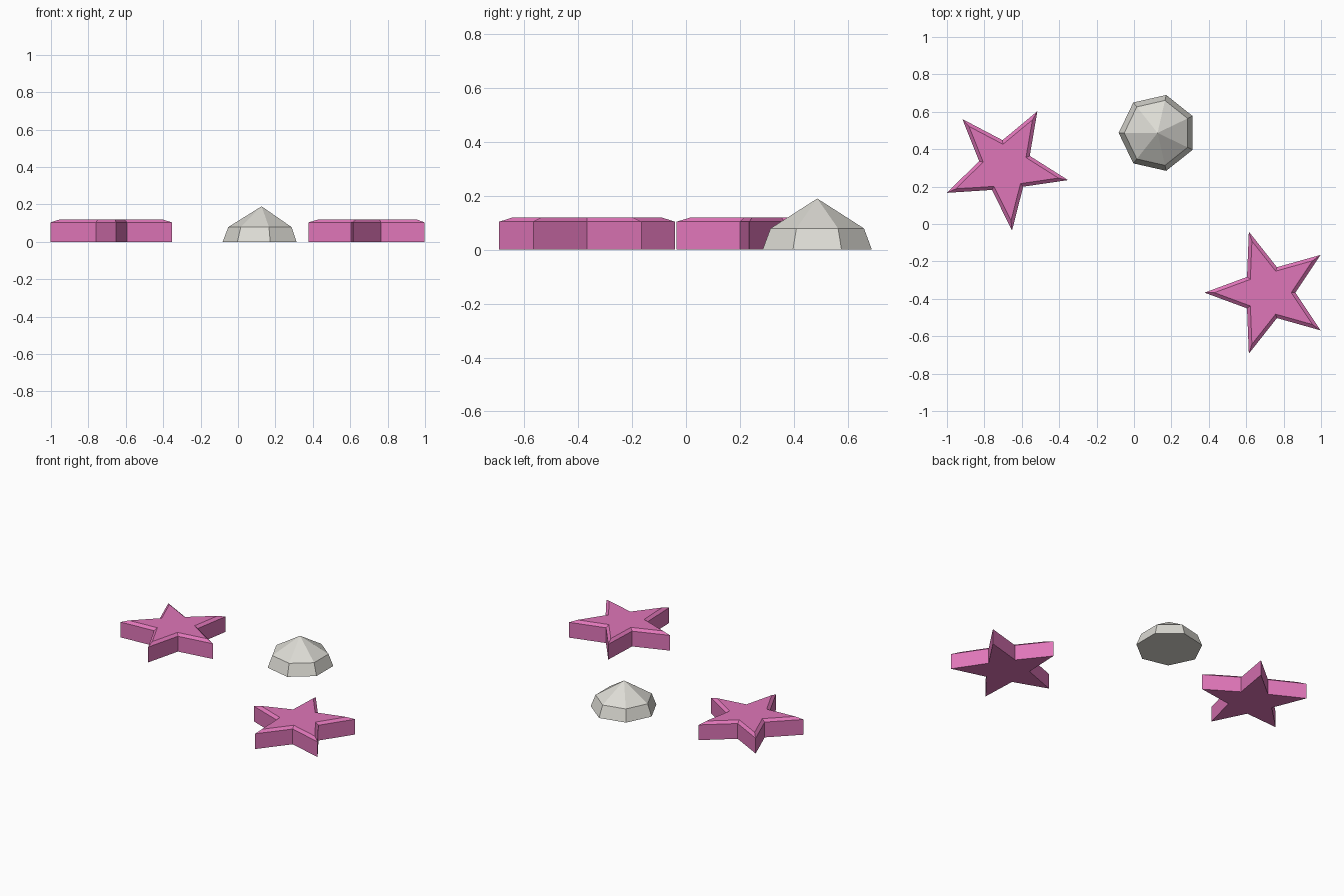
import bpy, bmesh
from math import cos, sin, pi, radians

cube = bpy.data.objects.get("Cube")
if cube:
    bpy.data.objects.remove(cube, do_unlink=True)


def material(name, rgb):
    mat = bpy.data.materials.new(name)
    mat.use_nodes = True
    color = (*rgb, 1)
    mat.diffuse_color = color
    mat.node_tree.nodes["Principled BSDF"].inputs["Base Color"].default_value = color
    return mat


pink = material("pink", (0.74, 0.18, 0.48))
pale_grey = material("pale_grey", (0.72, 0.71, 0.66))


def star_ring(bm, outer, inner, z):
    """Ten points alternating between tips and notches."""
    return [bm.verts.new((r * cos(i * pi / 5), r * sin(i * pi / 5), z))
            for i in range(10) for r in [inner if i % 2 else outer]]


def polygon_ring(bm, sides, radius, z):
    return [bm.verts.new((radius * cos(2 * pi * i / sides),
                          radius * sin(2 * pi * i / sides), z))
            for i in range(sides)]


def bridge(bm, low, high):
    n = len(low)
    for i in range(n):
        j = (i + 1) % n
        bm.faces.new((low[i], low[j], high[j], high[i]))


def finish(bm, name, mat, location, angle):
    bmesh.ops.recalc_face_normals(bm, faces=bm.faces)
    mesh = bpy.data.meshes.new(name)
    bm.to_mesh(mesh)
    bm.free()
    mesh.materials.append(mat)
    obj = bpy.data.objects.new(name, mesh)
    obj.location = location
    obj.rotation_euler.z = radians(angle)
    bpy.context.collection.objects.link(obj)


def star(name, x, y, angle):
    """Thick star with straight walls and a bevelled top rim."""
    bm = bmesh.new()
    rings = [star_ring(bm, 0.343, 0.143, 0),
             star_ring(bm, 0.343, 0.143, 0.104),
             star_ring(bm, 0.29, 0.121, 0.12)]
    bridge(bm, rings[0], rings[1])
    bridge(bm, rings[1], rings[2])
    bm.faces.new(rings[0][::-1])
    bm.faces.new(rings[2])
    finish(bm, name, pink, (x, y, 0), angle)


def pebble(name, x, y, angle):
    """Seven-sided stone: sloped skirt with a pointed cap."""
    bm = bmesh.new()
    base = polygon_ring(bm, 7, 0.208, 0)
    shoulder = polygon_ring(bm, 7, 0.178, 0.079)
    bridge(bm, base, shoulder)
    bm.faces.new(base[::-1])
    apex = bm.verts.new((0, 0, 0.19))
    for i in range(7):
        bm.faces.new((shoulder[i], shoulder[(i + 1) % 7], apex))
    finish(bm, name, pale_grey, (x, y, 0), angle)


star("back_starfish", -0.688, 0.306, -12)
star("front_starfish", 0.72, -0.367, 180)
pebble("faceted_pebble", 0.126, 0.487, 180)
